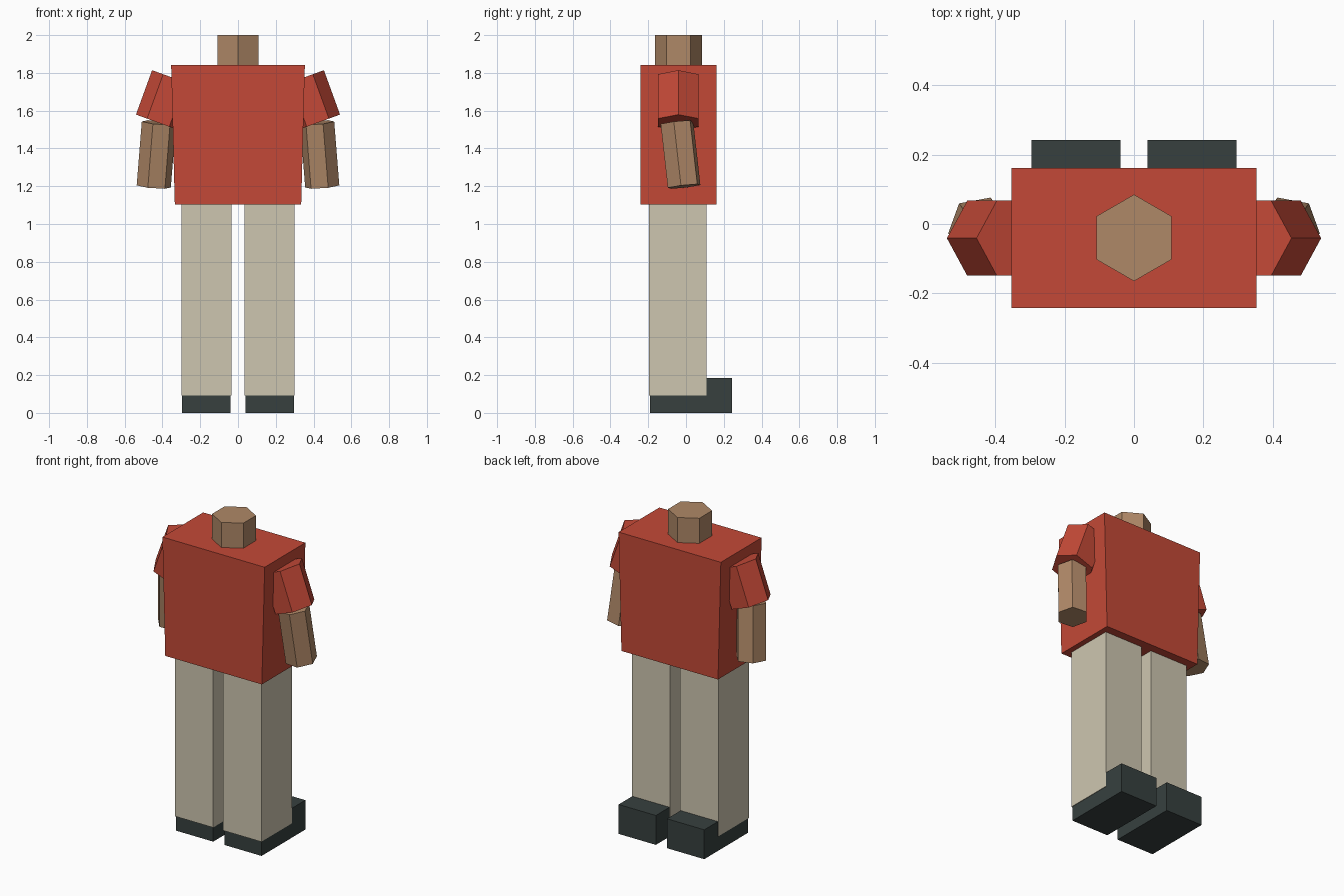
import bpy, bmesh, math
from mathutils import Vector, Matrix

if "Cube" in bpy.data.objects:
    bpy.data.objects.remove(bpy.data.objects["Cube"])


def material(name, r, g, b):
    def lin(c):
        c /= 255
        return c / 12.92 if c < 0.04045 else ((c + 0.055) / 1.055) ** 2.4
    m = bpy.data.materials.new(name)
    m.diffuse_color = (lin(r), lin(g), lin(b), 1)
    m.use_nodes = True
    m.node_tree.nodes["Principled BSDF"].inputs["Base Color"].default_value = m.diffuse_color
    return m


RED = material("red_shirt", 196, 73, 55)
BEIGE = material("beige_trousers", 206, 198, 176)
SKIN = material("tan_skin", 175, 136, 103)
DARK = material("dark_shoe", 55, 64, 63)


def finish(bm, name, mat):
    bmesh.ops.recalc_face_normals(bm, faces=bm.faces)
    mesh = bpy.data.meshes.new(name)
    bm.to_mesh(mesh)
    bm.free()
    mesh.materials.append(mat)
    ob = bpy.data.objects.new(name, mesh)
    bpy.context.collection.objects.link(ob)
    return ob


def box(name, lo, hi, mat, bottom_scale=1.0):
    """Box between two corners, optionally narrowed in x at the bottom."""
    lo, hi = Vector(lo), Vector(hi)
    bm = bmesh.new()
    bmesh.ops.create_cube(bm, size=1)
    for v in bm.verts:
        low = v.co.z < 0
        v.co = (lo + hi) / 2 + v.co * (hi - lo)
        if low:
            v.co.x *= bottom_scale
    return finish(bm, name, mat)


def hex_prism(name, top, bottom, radius, turn, mat):
    """Six-sided prism from bottom to top; turn places the first corner."""
    top, bottom = Vector(top), Vector(bottom)
    z = (top - bottom).normalized()
    y = z.cross(Vector((1, 0, 0))).normalized()
    x = y.cross(z)
    rot = Matrix((x, y, z)).transposed()
    bm = bmesh.new()
    rings = []
    for end in (bottom, top):
        rings.append([bm.verts.new(end + rot @ Vector((
            radius * math.cos(turn + k * math.pi / 3),
            radius * math.sin(turn + k * math.pi / 3), 0))) for k in range(6)])
    for ring in rings:
        bm.faces.new(ring)
    for k in range(6):
        j = (k + 1) % 6
        bm.faces.new((rings[0][k], rings[0][j], rings[1][j], rings[1][k]))
    return finish(bm, name, mat)


# Torso and neck
box("torso", (-0.354, -0.242, 1.104), (0.354, 0.161, 1.843), RED, 0.945)
hex_prism("neck", (0, -0.04, 2.0), (0, -0.04, 1.80), 0.125, math.pi / 2, SKIN)

tilt = math.radians(20)
for side, s in (("left", -1), ("right", 1)):
    # Leg and shoe
    x0, x1 = sorted((s * 0.0345, s * 0.2995))
    box(side + "_leg", (x0, -0.197, 0.092), (x1, 0.108, 1.104), BEIGE)
    x0, x1 = sorted((s * 0.0385, s * 0.2965))
    box(side + "_shoe", (x0, -0.190, 0), (x1, 0.243, 0.184), DARK)

    # Sleeve, leaning outward
    mid = Vector((s * 0.380, -0.041, 1.654))
    half = Vector((s * math.sin(tilt), 0, -math.cos(tilt))) * 0.125
    hex_prism(side + "_sleeve", mid - half, mid + half, 0.125, 0, RED)

    # Forearm, slightly twisted and leaning out and back
    hex_prism(side + "_forearm", (s * 0.419, -0.048, 1.537),
              (s * 0.446, -0.010, 1.199), 0.092, math.radians(-10 * s), SKIN)
